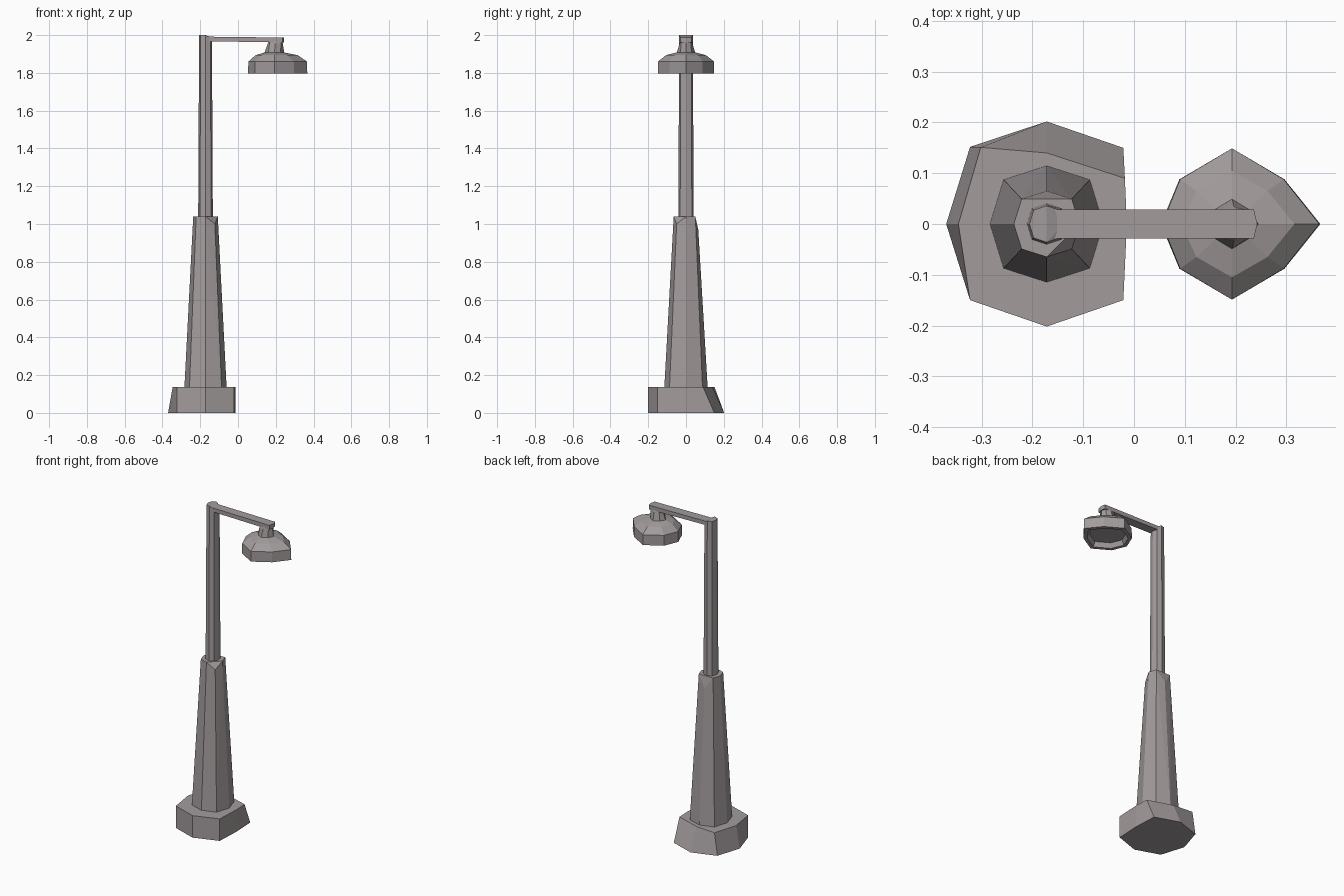
import bpy, bmesh, math

if "Cube" in bpy.data.objects:
    bpy.data.objects.remove(bpy.data.objects["Cube"])

POLE_X, LAMP_X = -0.172, 0.193

# Dark warm grey iron
iron = bpy.data.materials.new("iron")
iron.diffuse_color = (0.365, 0.33, 0.335, 1)
iron.use_nodes = True
iron.node_tree.nodes["Principled BSDF"].inputs["Base Color"].default_value = iron.diffuse_color


def octagon(cx, rx, ry, z, kx=0.76, ky=0.76, right=None):
    """Eight points from +x counter-clockwise; kx, ky place the diagonal corners."""
    pts = []
    for i in range(8):
        a = i * math.pi / 4
        c, s = math.cos(a), math.sin(a)
        if i % 2:
            c, s = math.copysign(kx, c), math.copysign(ky, s)
        pts.append([cx + rx * c, ry * s, z])
    if right is not None:
        pts[0][0] = right
    return pts


def finish(name, bm):
    bmesh.ops.recalc_face_normals(bm, faces=bm.faces)
    me = bpy.data.meshes.new(name)
    bm.to_mesh(me)
    bm.free()
    me.materials.append(iron)
    ob = bpy.data.objects.new(name, me)
    bpy.context.collection.objects.link(ob)


def loft(name, rings):
    """Skin a stack of equal-length rings and cap both ends."""
    bm = bmesh.new()
    loops = [[bm.verts.new(p) for p in ring] for ring in rings]
    n = len(loops[0])
    for a, b in zip(loops, loops[1:]):
        for i in range(n):
            j = (i + 1) % n
            bm.faces.new((a[i], a[j], b[j], b[i]))
    bm.faces.new(loops[0][::-1])
    bm.faces.new(loops[-1])
    finish(name, bm)


def hull(name, rings):
    """Convex solid around the rings, so lowered corners become clean chips."""
    bm = bmesh.new()
    for ring in rings:
        for p in ring:
            bm.verts.new(p)
    bmesh.ops.convex_hull(bm, input=bm.verts)
    bmesh.ops.dissolve_limit(bm, angle_limit=0.02, verts=bm.verts, edges=bm.edges)
    finish(name, bm)


# Worn footing, chipped at the back and left
bottom = [(-0.014, 0, 0), (-0.021, 0.15, 0), (POLE_X, 0.202, 0), (-0.323, 0.152, 0),
          (-0.37, 0, 0), (-0.323, -0.15, 0), (POLE_X, -0.202, 0), (-0.021, -0.15, 0)]
top = [(x, y, 0.137) for x, y, z in bottom]
top[1] = (-0.018, 0.09, 0.137)
top[2] = (POLE_X, 0.14, 0.137)
top[3] = (-0.302, 0.151, 0.137)
top[4] = (-0.346, 0, 0.137)
loft("footing", [bottom, top])

# Tapered lower column with chipped corners at its top
head = octagon(POLE_X, 0.065, 0.065, 1.04)
head[2][2] = 0.97
head[7][2] = 1.0
hull("lower_column", [octagon(POLE_X, 0.112, 0.115, 0.13), head])

# Slim upper pole, its top worn on the arm side
tip = octagon(POLE_X, 0.034, 0.036, 2.0)
for i in (0, 1, 7):
    tip[i][2] = 1.986
hull("upper_pole", [octagon(POLE_X, 0.039, 0.041, 1.0), tip])

# Horizontal arm with a blunt pointed end
def arm_ring(z0, z1):
    return [(-0.185, -0.029, z0), (0.236, -0.029, z1), (0.243, 0, z1),
            (0.236, 0.029, z1), (-0.185, 0.029, z0)]

loft("arm", [arm_ring(1.968, 1.961), arm_ring(1.992, 1.987)])

# Domed shade with pointed outer corner, recessed underside and flared neck
loft("lamp_shade", [
    octagon(LAMP_X, 0.105, 0.112, 1.825, 0.74, 0.59, 0.315),
    octagon(LAMP_X, 0.118, 0.125, 1.796, 0.74, 0.59, 0.335),
    octagon(LAMP_X, 0.140, 0.149, 1.796, 0.74, 0.59, 0.367),
    octagon(LAMP_X, 0.138, 0.149, 1.860, 0.74, 0.59, 0.365),
    octagon(LAMP_X, 0.100, 0.105, 1.894, 0.70, 0.62, 0.316),
    octagon(LAMP_X, 0.052, 0.049, 1.908, 0.62, 0.60),
    octagon(LAMP_X + 0.004, 0.040, 0.034, 1.955, 0.76, 0.76),
    octagon(LAMP_X + 0.008, 0.034, 0.028, 1.975, 0.76, 0.76)])
